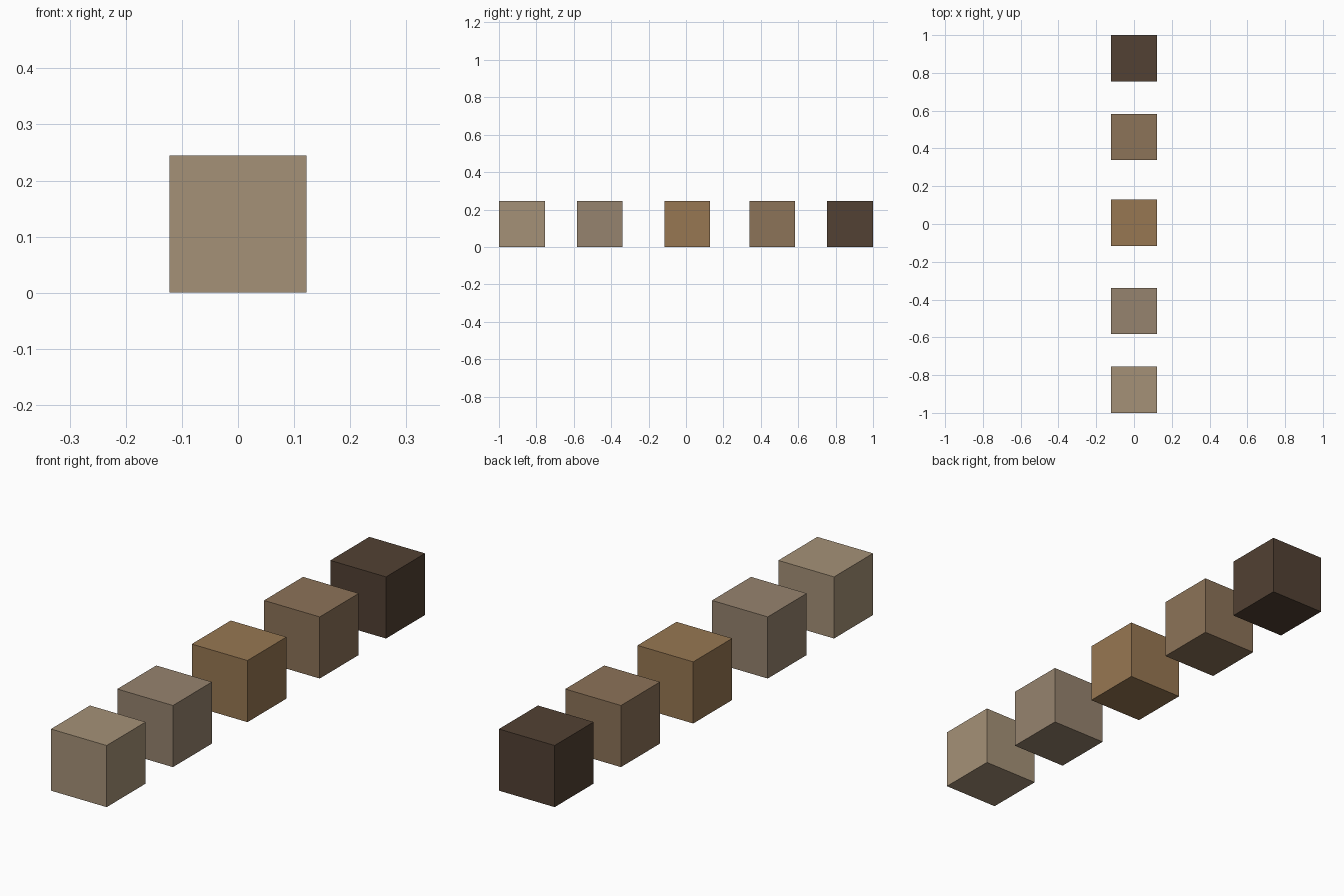
import bpy

if "Cube" in bpy.data.objects:
    bpy.data.objects.remove(bpy.data.objects["Cube"])

SIZE = 0.245


def linear(c):
    c /= 255
    return c / 12.92 if c <= 0.04045 else ((c + 0.055) / 1.055) ** 2.4


def block(name, y, rgb):
    bpy.ops.mesh.primitive_cube_add(size=SIZE, location=(0, y, SIZE / 2))
    obj = bpy.context.object
    obj.name = name
    mat = bpy.data.materials.new(name + "_colour")
    mat.diffuse_color = (*[linear(c) for c in rgb], 1)
    mat.use_nodes = True
    mat.node_tree.nodes["Principled BSDF"].inputs["Base Color"].default_value = mat.diffuse_color
    obj.data.materials.append(mat)


# Row of five wooden blocks, front to back, each in its own tone
for name, y, rgb in [
    ("pale_block", -0.8775, (165, 145, 119)),
    ("grey_brown_block", -0.461, (150, 131, 110)),
    ("golden_block", 0.007, (151, 119, 82)),
    ("brown_block", 0.461, (140, 115, 88)),
    ("dark_block", 0.8775, (82, 65, 51)),
]:
    block(name, y, rgb)
